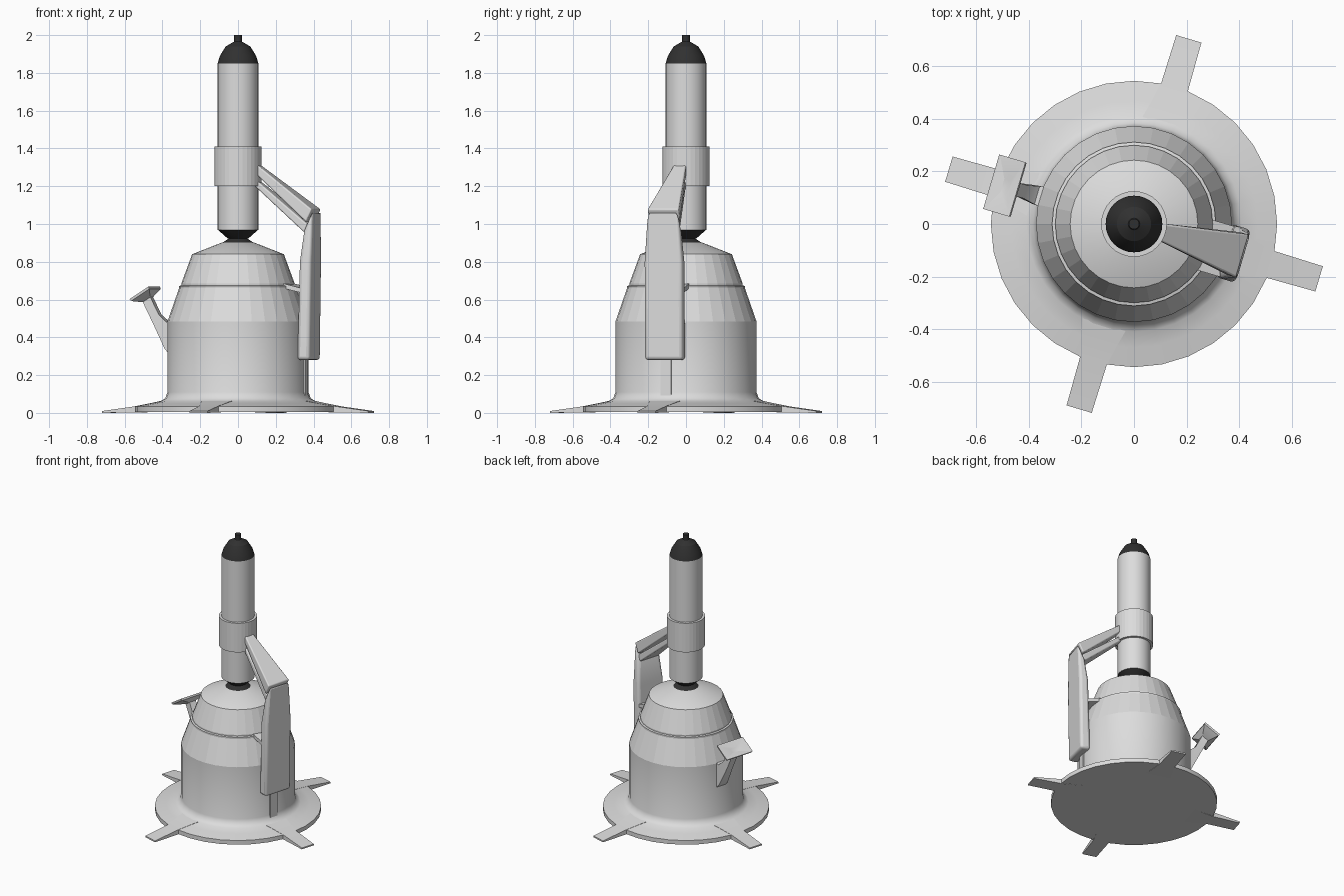
import bpy
import math

if "Cube" in bpy.data.objects:
    bpy.data.objects.remove(bpy.data.objects["Cube"], do_unlink=True)

TURN = math.radians(-16.5)   # heading of the handle, feet and spout


def material(name, value):
    m = bpy.data.materials.new(name)
    m.use_nodes = True
    m.diffuse_color = (value, value, value, 1)
    m.node_tree.nodes["Principled BSDF"].inputs["Base Color"].default_value = (value, value, value, 1)
    return m


grey = material("light_grey", 0.72)
black = material("soft_black", 0.03)


def build(name, verts, faces, mat, smooth, heading=0.0, bevel=0.0):
    mesh = bpy.data.meshes.new(name)
    mesh.from_pydata(verts, [], faces)
    obj = bpy.data.objects.new(name, mesh)
    bpy.context.collection.objects.link(obj)
    mesh.materials.append(mat)
    obj.rotation_euler.z = heading
    bpy.ops.object.select_all(action='DESELECT')
    obj.select_set(True)
    bpy.context.view_layer.objects.active = obj
    bpy.ops.object.mode_set(mode='EDIT')
    bpy.ops.mesh.select_all(action='SELECT')
    bpy.ops.mesh.normals_make_consistent(inside=False)
    bpy.ops.object.mode_set(mode='OBJECT')
    if bevel:
        mod = obj.modifiers.new("rounded_edges", 'BEVEL')
        mod.width = bevel
        mod.segments = 3
        mod.limit_method = 'ANGLE'
    if smooth:
        bpy.ops.object.shade_smooth_by_angle(angle=math.radians(smooth))
    return obj


def skin(rings, n):
    """Join equal rings of points with quads and close both ends."""
    faces = [list(range(n)), [(rings - 1) * n + i for i in range(n)]]
    for r in range(rings - 1):
        for i in range(n):
            j = (i + 1) % n
            faces.append([r * n + i, r * n + j, (r + 1) * n + j, (r + 1) * n + i])
    return faces


def lathe(name, profile, mat=grey, smooth=35, n=32):
    verts = [(r * math.cos(2 * math.pi * i / n), r * math.sin(2 * math.pi * i / n), z)
             for r, z in profile for i in range(n)]
    return build(name, verts, skin(len(profile), n), mat, smooth)


def loft(name, sections, heading=TURN, smooth=40, bevel=0.0):
    """Each section: inner radius and z, outer radius and z, half width."""
    verts = []
    for a, za, b, zb, w in sections:
        verts += [(a, -w, za), (a, w, za), (b, w, zb), (b, -w, zb)]
    return build(name, verts, skin(len(sections), 4), grey, smooth, heading, bevel)


# Body: flared foot and drum, faceted shoulder, lid
lathe("drum_and_flange", [(0.545, 0.005), (0.545, 0.035), (0.47, 0.05), (0.41, 0.062),
                          (0.385, 0.078), (0.373, 0.11), (0.373, 0.485)], smooth=50)
lathe("lower_shoulder", [(0.373, 0.485), (0.312, 0.66), (0.312, 0.672), (0.3, 0.675)], smooth=0)
lathe("upper_shoulder", [(0.3, 0.665), (0.3, 0.685), (0.243, 0.84)], smooth=0)
lathe("lid", [(0.243, 0.84), (0.085, 0.902)])

# Column with collar, dark neck and dark cap
lathe("neck", [(0.085, 0.9), (0.05, 0.922), (0.06, 0.928), (0.107, 0.97)], black)
lathe("column", [(0.108, 0.968), (0.108, 1.85)])
lathe("collar", [(0.125, 1.2), (0.125, 1.41)], smooth=0)
lathe("cap", [(0.108, 1.85), (0.096, 1.89), (0.065, 1.94), (0.022, 1.965),
              (0.02, 1.97), (0.02, 2.0)], black, smooth=20)

# Four feet
for k in range(4):
    loft("foot_%d" % (k + 1),
         [(0.4, 0.005, 0.4, 0.064, 0.085), (0.47, 0.004, 0.47, 0.05, 0.068),
          (0.545, 0.003, 0.545, 0.036, 0.053), (0.735, 0, 0.735, 0.01, 0.05)],
         heading=TURN + k * math.pi / 2)

# Handle: grip, two tapering struts, bracket and strap
loft("grip", [(0.355, 0.28, 0.425, 0.28, 0.105), (0.368, 0.8, 0.432, 0.8, 0.105),
              (0.388, 0.965, 0.435, 1.07, 0.088)], bevel=0.018)
loft("upper_strut", [(0.1, 1.27, 0.1, 1.325, 0.032), (0.4, 1.01, 0.432, 1.078, 0.086)], bevel=0.008)
loft("lower_strut", [(0.1, 1.2, 0.1, 1.24, 0.03), (0.388, 0.955, 0.405, 1.0, 0.08)], bevel=0.008)
loft("grip_bracket", [(0.26, 0.665, 0.26, 0.69, 0.1), (0.38, 0.635, 0.38, 0.66, 0.1)])
loft("lower_strap", [(0.35, 0.08, 0.378, 0.08, 0.03), (0.35, 0.3, 0.378, 0.3, 0.03)])

# Spout: bent stem and a shallow rectangular funnel
loft("spout_stem", [(0.35, 0.5, 0.35, 0.29, 0.04), (0.385, 0.48, 0.395, 0.34, 0.036),
                    (0.43, 0.52, 0.46, 0.47, 0.026), (0.48, 0.62, 0.52, 0.59, 0.026)],
     heading=TURN + math.pi, smooth=60)
loft("spout_funnel", [(0.478, 0.612, 0.518, 0.586, 0.026), (0.458, 0.657, 0.558, 0.592, 0.105),
                      (0.463, 0.669, 0.567, 0.602, 0.108), (0.47, 0.664, 0.56, 0.606, 0.1),
                      (0.495, 0.63, 0.522, 0.612, 0.025)],
     heading=TURN + math.pi, smooth=20)
